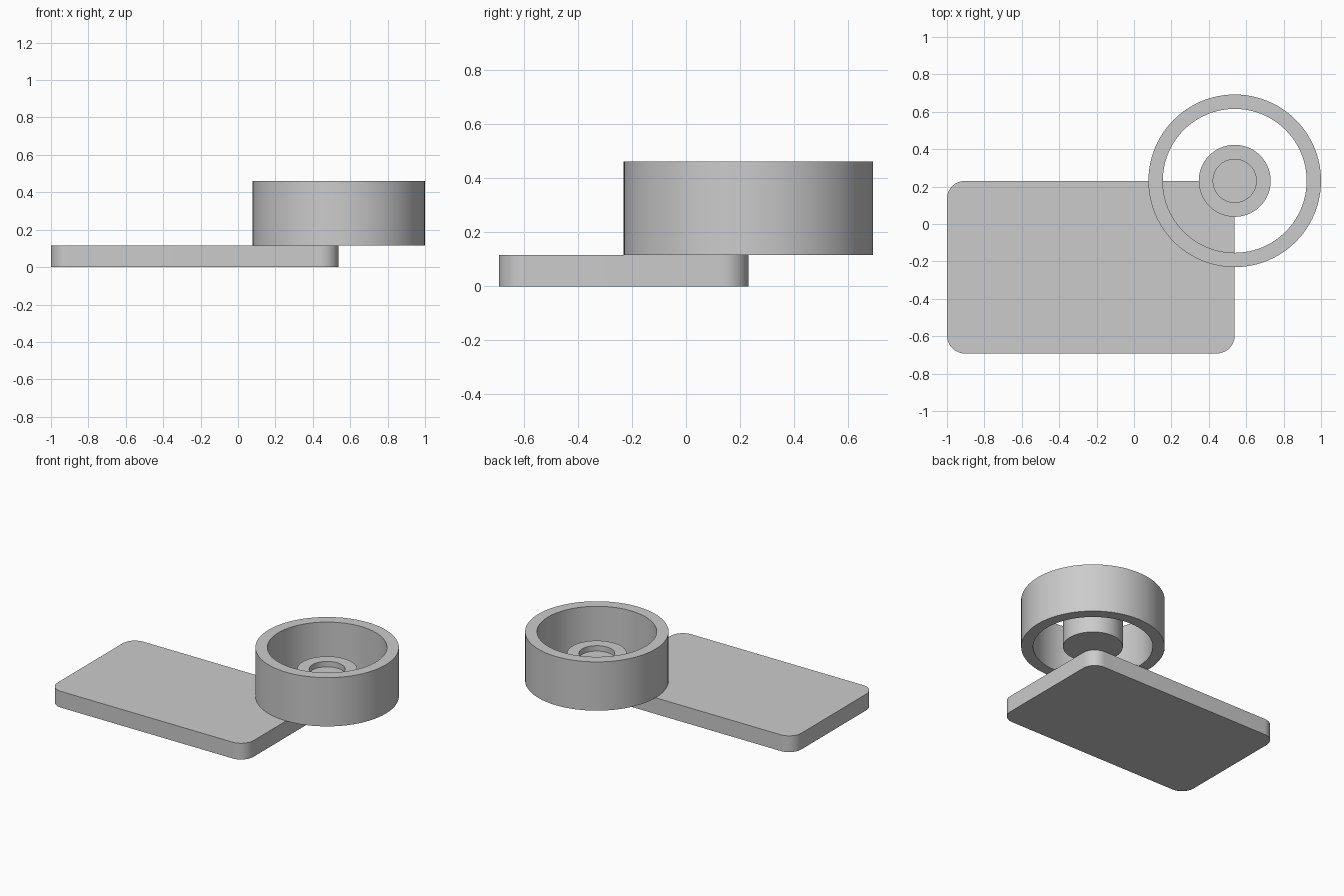
import bpy, bmesh, math
from mathutils import Matrix, Vector

cube = bpy.data.objects.get("Cube")
if cube:
    bpy.data.objects.remove(cube, do_unlink=True)

U = 2 / 52                      # one design unit; total length is 52 units
PLATE_L, PLATE_W, PLATE_T = 40 * U, 24 * U, 3 * U
AXIS = Vector((14 * U, 6 * U, 0))   # ring centre, above the plate's back left corner

grey = bpy.data.materials.new("light_grey")
grey.use_nodes = True
colour = (0.6, 0.6, 0.6, 1)
grey.diffuse_color = colour
grey.node_tree.nodes["Principled BSDF"].inputs["Base Color"].default_value = colour


def finish(name, bm, location):
    """Turn a bmesh into a smooth-shaded object with sharp edges kept."""
    bmesh.ops.recalc_face_normals(bm, faces=bm.faces)
    mesh = bpy.data.meshes.new(name)
    bm.to_mesh(mesh)
    bm.free()
    mesh.materials.append(grey)
    obj = bpy.data.objects.new(name, mesh)
    obj.location = location
    bpy.context.collection.objects.link(obj)
    bpy.ops.object.select_all(action="DESELECT")
    obj.select_set(True)
    bpy.context.view_layer.objects.active = obj
    bpy.ops.object.shade_smooth_by_angle(angle=math.radians(30))
    return obj


def lathe(name, profile, location, closed=False, steps=96):
    """Revolve a (radius, height) profile, in design units, about z."""
    bm = bmesh.new()
    verts = [bm.verts.new((r * U, 0, z * U)) for r, z in profile]
    pairs = list(zip(verts, verts[1:]))
    if closed:
        pairs.append((verts[-1], verts[0]))
    edges = [bm.edges.new(p) for p in pairs]
    bmesh.ops.spin(bm, geom=verts + edges, cent=(0, 0, 0), axis=(0, 0, 1),
                   angle=math.tau, steps=steps)
    bmesh.ops.remove_doubles(bm, verts=bm.verts, dist=1e-5)
    return finish(name, bm, location)


# Base plate with rounded vertical corners
bm = bmesh.new()
bmesh.ops.create_cube(bm, size=1, matrix=Matrix.Diagonal((PLATE_L, PLATE_W, PLATE_T, 1)))
uprights = [e for e in bm.edges
            if abs(e.verts[0].co.z - e.verts[1].co.z) > PLATE_T / 2]
bmesh.ops.bevel(bm, geom=uprights, offset=2.5 * U, segments=12, profile=0.5,
                affect="EDGES")
finish("base_plate", bm, (-6 * U, -6 * U, PLATE_T / 2))

# Open ring wall
lathe("outer_ring", [(10, 3), (12, 3), (12, 12), (10, 12)], AXIS, closed=True)

# Central boss with a shallow recess in its top
lathe("centre_boss", [(0, 3), (5, 3), (5, 8), (3, 8), (3, 7), (0, 7)], AXIS)
